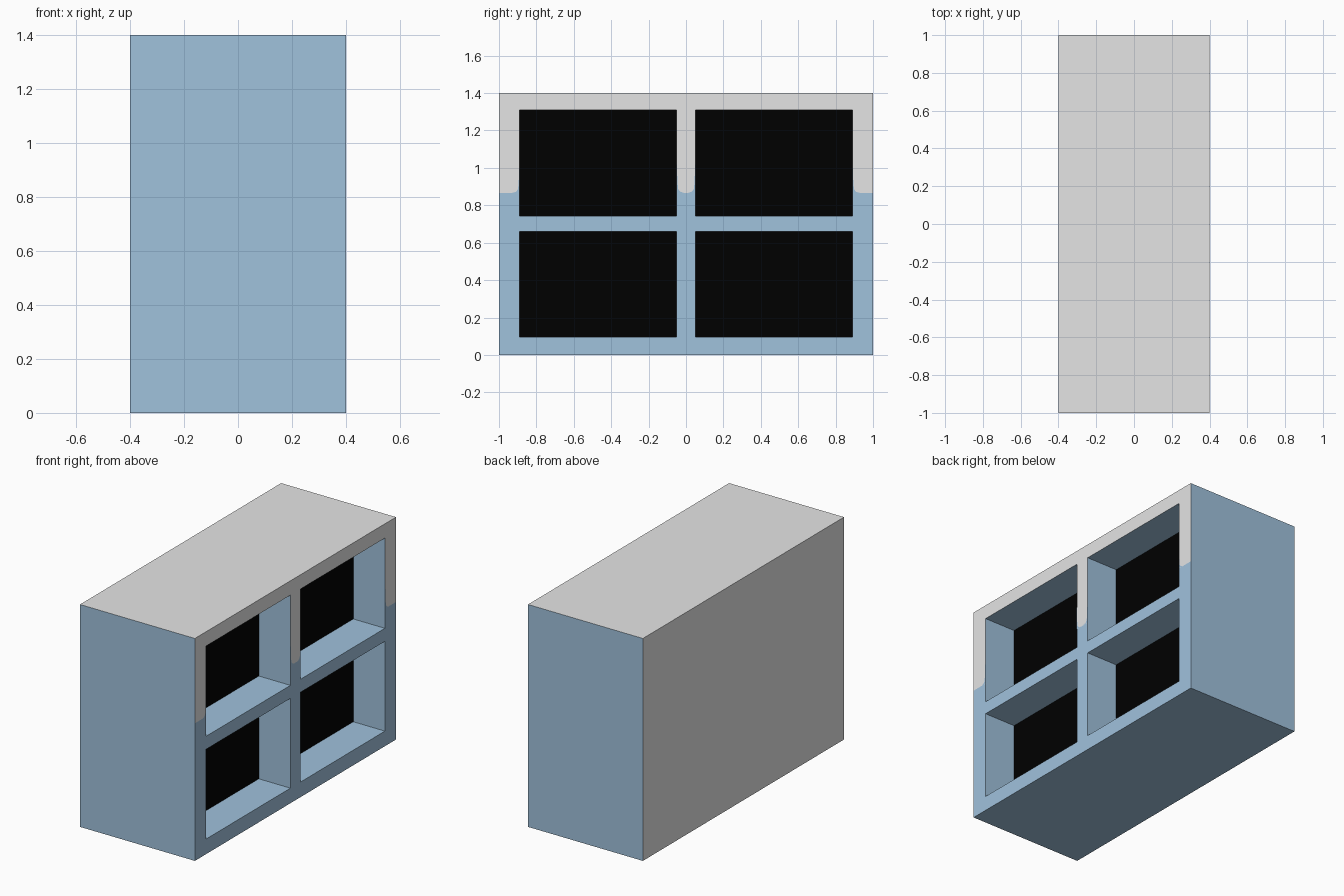
import bpy, bmesh
from mathutils import Vector

if "Cube" in bpy.data.objects:
    bpy.data.objects.remove(bpy.data.objects["Cube"])

W, D, H = 0.4, 1.0, 1.4          # half width, half length, height
DEPTH = 0.22                     # compartment depth
PAINT_Z = 0.866                  # paint line on the open side
OPEN_Y = [(-0.89, -0.05), (0.05, 0.89)]
OPEN_Z = [(0.095, 0.66), (0.742, 1.31)]


def material(name, rgb):
    m = bpy.data.materials.new(name)
    m.diffuse_color = (*rgb, 1)
    m.use_nodes = True
    m.node_tree.nodes["Principled BSDF"].inputs["Base Color"].default_value = m.diffuse_color
    return m


blue = material("dusty blue", (0.352, 0.539, 0.72))
grey = material("light grey", (0.783, 0.783, 0.783))
black = material("black", (0.0, 0.0, 0.0))


def add_object(name, bm, mats):
    me = bpy.data.meshes.new(name)
    bm.to_mesh(me)
    bm.free()
    for m in mats:
        me.materials.append(m)
    ob = bpy.data.objects.new(name, me)
    bpy.context.collection.objects.link(ob)
    return ob


# Cabinet block, cut along the compartment edges and paint line
bm = bmesh.new()
bmesh.ops.create_cube(bm, size=1)
for v in bm.verts:
    v.co = Vector((v.co.x * 2 * W, v.co.y * 2 * D, (v.co.z + 0.5) * H))
cuts = [((0, y, 0), (0, 1, 0)) for pair in OPEN_Y for y in pair]
cuts += [((0, 0, z), (0, 0, 1)) for pair in OPEN_Z for z in pair]
cuts.append(((0, 0, PAINT_Z), (0, 0, 1)))
for co, no in cuts:
    bmesh.ops.bisect_plane(bm, geom=bm.verts[:] + bm.edges[:] + bm.faces[:],
                           plane_co=co, plane_no=no)


# Push the four compartments in from the +x side
def in_opening(f):
    c = f.calc_center_median()
    return (c.x > W - 0.001 and any(a < c.y < b for a, b in OPEN_Y)
            and any(a < c.z < b for a, b in OPEN_Z))


openings = [f for f in bm.faces if in_opening(f)]
res = bmesh.ops.extrude_face_region(bm, geom=openings)
for v in res["geom"]:
    if isinstance(v, bmesh.types.BMVert):
        v.co.x -= DEPTH
bmesh.ops.delete(bm, geom=[f for f in openings if f.is_valid], context='FACES')
bmesh.ops.recalc_face_normals(bm, faces=bm.faces[:])

# Colours by facing direction and height
for f in bm.faces:
    c, n = f.calc_center_median(), f.normal
    f.material_index = 0
    if n.x > 0.9:
        f.material_index = 2 if c.x < W - 0.05 else int(c.z > PAINT_Z)
    elif n.x < -0.9 or c.z > H - 0.001:
        f.material_index = 1
add_object("cabinet", bm, [blue, grey, black])

# Curved paint edge creeping up beside the upper openings
bm = bmesh.new()
profile = [(0, 0), (0.04, 0), (0.02, 0.006), (0.009, 0.018), (0.005, 0.05), (0, 0.165)]
for a, b in OPEN_Y:
    for y, s in ((a, -1), (b, 1)):
        f = bm.faces.new([bm.verts.new((W + 0.001, y + s * dy, PAINT_Z + dz))
                          for dy, dz in profile])
        f.normal_update()
        if f.normal.x < 0:
            f.normal_flip()
add_object("paint_edge", bm, [blue])
